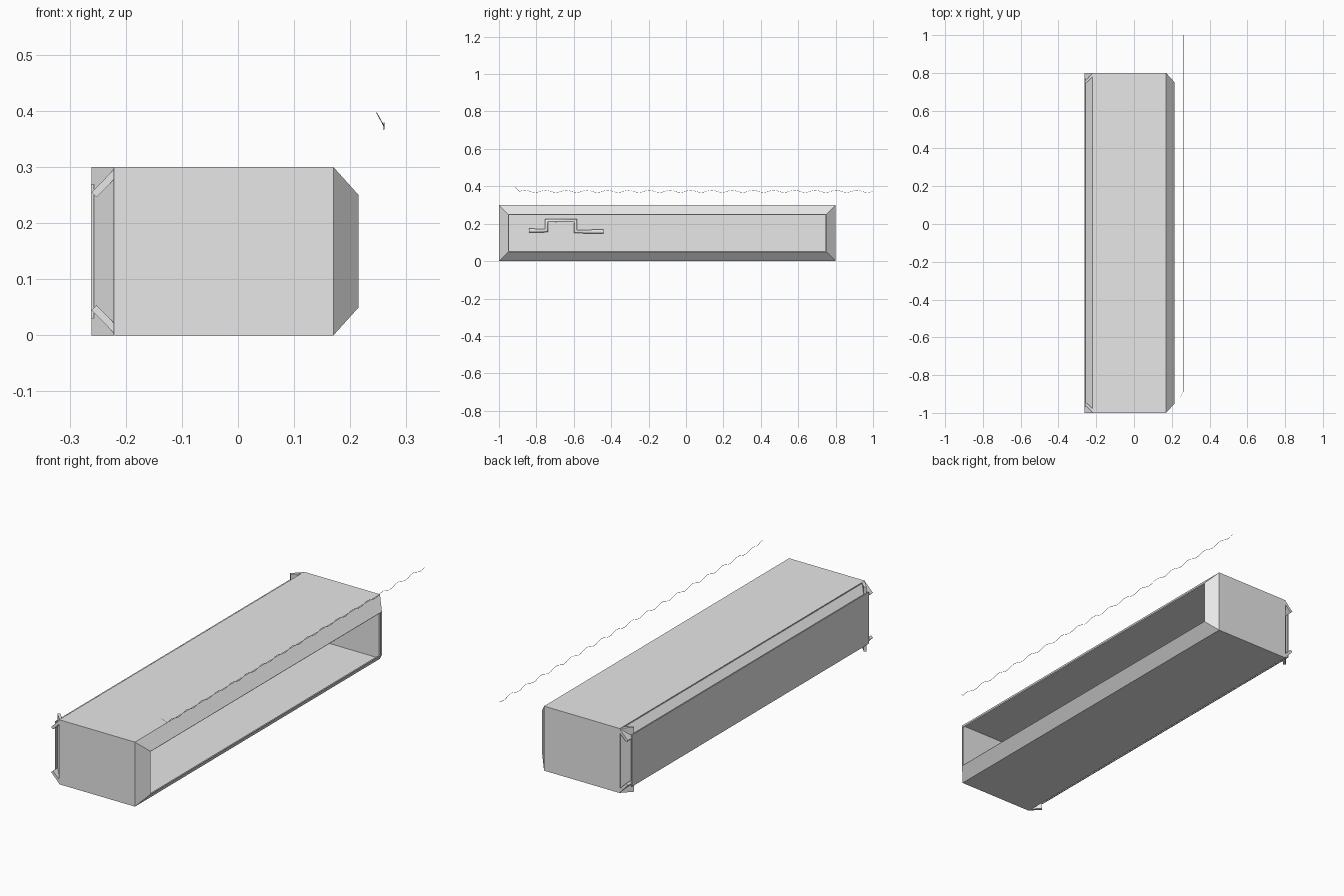
import bpy, bmesh, math

if "Cube" in bpy.data.objects:
    bpy.data.objects.remove(bpy.data.objects["Cube"])

grey = bpy.data.materials.new("plain grey")
grey.diffuse_color = (0.8, 0.8, 0.8, 1)
grey.use_nodes = True
grey.node_tree.nodes["Principled BSDF"].inputs["Base Color"].default_value = grey.diffuse_color

Y0, Y1, Z1 = -1.0, 0.8, 0.3      # extents of the open trough


def finish(name, bm):
    bmesh.ops.recalc_face_normals(bm, faces=bm.faces)
    me = bpy.data.meshes.new(name)
    bm.to_mesh(me)
    bm.free()
    ob = bpy.data.objects.new(name, me)
    bpy.context.collection.objects.link(ob)
    me.materials.append(grey)
    return ob


def prism(name, profile, place, a, b):
    """Extrude a 2D profile between a and b; place maps (u, v, t) to xyz."""
    bm = bmesh.new()
    ends = [[bm.verts.new(place(u, v, t)) for u, v in profile] for t in (a, b)]
    n = len(profile)
    bm.faces.new(ends[0])
    bm.faces.new(ends[1])
    for i in range(n):
        j = (i + 1) % n
        bm.faces.new((ends[0][i], ends[0][j], ends[1][j], ends[1][i]))
    return finish(name, bm)


def wire(name, points, radius):
    cu = bpy.data.curves.new(name, 'CURVE')
    cu.dimensions = '3D'
    cu.bevel_depth = radius
    cu.bevel_resolution = 1
    cu.use_fill_caps = True
    sp = cu.splines.new('POLY')
    sp.points.add(len(points) - 1)
    for p, co in zip(sp.points, points):
        p.co = (*co, 1)
    cu.materials.append(grey)
    ob = bpy.data.objects.new(name, cu)
    bpy.context.collection.objects.link(ob)
    return ob


# Casing: straight walls with a tapered rim round the open front
# inner and outer skins are walked as one closed loop of rings
T = 0.004
rings = [(-0.22, 0), (0.17, 0), (0.215, 0.05),
         (0.212, 0.05 + T), (0.168, T), (-0.22, T)]
bm = bmesh.new()
loops = []
for x, d in rings:
    loops.append([bm.verts.new((x, y, z)) for y, z in
                  ((Y0 + d, d), (Y1 - d, d), (Y1 - d, Z1 - d), (Y0 + d, Z1 - d))])
for r in range(len(loops)):
    a, b = loops[r], loops[(r + 1) % len(loops)]
    for i in range(4):
        j = (i + 1) % 4
        bm.faces.new((a[i], a[j], b[j], b[i]))
finish("casing", bm)

# Four slanted back flaps, crossing at the corners
flap = [(-0.261, 0.045), (-0.221, 0.004), (-0.221, 0.022), (-0.252, 0.054)]
prism("lower_flap", flap, lambda u, v, t: (u, t, v), Y0, Y1)
prism("upper_flap", flap, lambda u, v, t: (u, t, Z1 - v), Y0, Y1)
prism("front_end_flap", flap, lambda u, v, t: (u, Y0 + v, t), 0, Z1)
prism("rear_end_flap", flap, lambda u, v, t: (u, Y1 - v, t), 0, Z1)

# Back panel
panel = [(Y0 + 0.03, 0.03), (Y1 - 0.03, 0.03), (Y1 - 0.03, 0.27), (Y0 + 0.03, 0.27)]
prism("back_panel", panel, lambda u, v, t: (t, u, v), -0.262, -0.257)

# Bent pipe on the inside of the back panel
X = -0.24
wire("bent_pipe", [(X, -0.84, 0.163), (X, -0.745, 0.163), (X, -0.745, 0.216),
                   (X, -0.592, 0.216), (X, -0.592, 0.158), (X, -0.44, 0.158)], 0.013)

# Thin wavy wire above the front edge
pts = [(0.247, -0.915, 0.397)]
n = 136
for i in range(n + 1):
    y = -0.89 + 1.89 * i / n
    pts.append((0.26, y, 0.373 + 0.006 * math.sin((y + 0.89) * 2 * math.pi / 0.111)))
wire("wavy_wire", pts, 0.0008)
